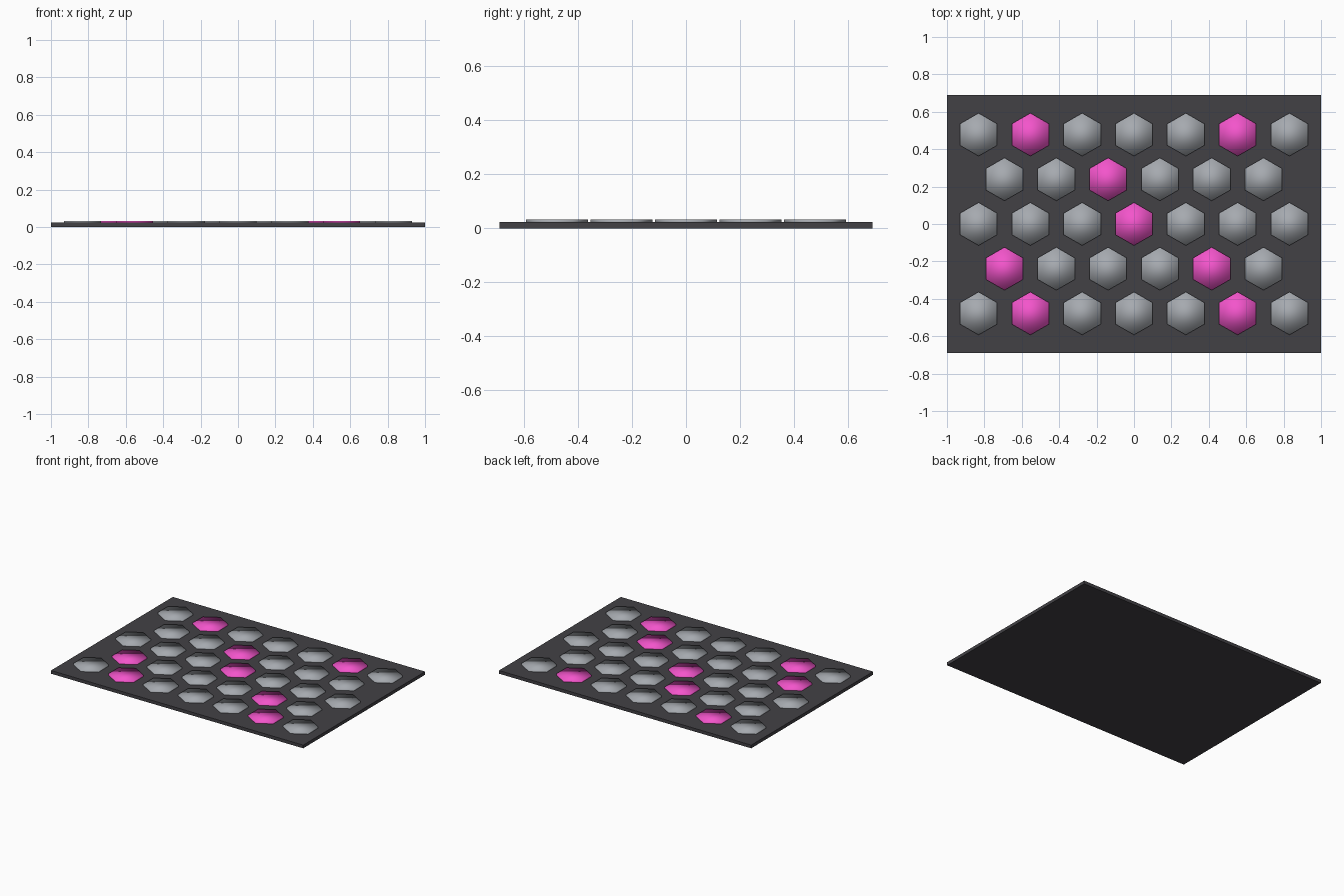
import bpy
from math import pi

if "Cube" in bpy.data.objects:
    bpy.data.objects.remove(bpy.data.objects["Cube"])

PITCH_X, PITCH_Y = 0.277, 0.239
BOARD_TOP, TILE_TOP, TILE_BASE = 0.023, 0.033, 0.015


def material(name, rgb):
    mat = bpy.data.materials.new(name)
    mat.diffuse_color = (*rgb, 1)
    mat.use_nodes = True
    mat.node_tree.nodes["Principled BSDF"].inputs["Base Color"].default_value = mat.diffuse_color
    return mat


dark = material("dark_board", (0.055, 0.053, 0.06))
grey = material("grey_tile", (0.38, 0.40, 0.43))
pink = material("pink_tile", (0.9, 0.09, 0.6))

# Flat backing board
bpy.ops.mesh.primitive_cube_add(size=1, location=(0, 0, BOARD_TOP / 2))
board = bpy.context.object
board.name = "board"
board.scale = (2, 1.38, BOARD_TOP)
board.data.materials.append(dark)


def hex_tile(name, x, y, mat):
    # pointy-top hexagonal prism with soft, pillow-like shading
    bpy.ops.mesh.primitive_cylinder_add(
        vertices=6, radius=0.115, depth=TILE_TOP - TILE_BASE,
        location=(x, y, (TILE_TOP + TILE_BASE) / 2))
    tile = bpy.context.object
    tile.name = name
    tile.data.materials.append(mat)
    bpy.ops.object.shade_smooth()


# Staggered rows from back to front: (tile count, highlighted tiles)
rows = [(7, {1, 5}), (6, {2}), (7, {3}), (6, {0, 4}), (7, {1, 5})]
for r, (count, lit) in enumerate(rows):
    for c in range(count):
        hex_tile(f"hex_tile_{r}_{c}", (c - (count - 1) / 2) * PITCH_X,
                 (2 - r) * PITCH_Y, pink if c in lit else grey)
